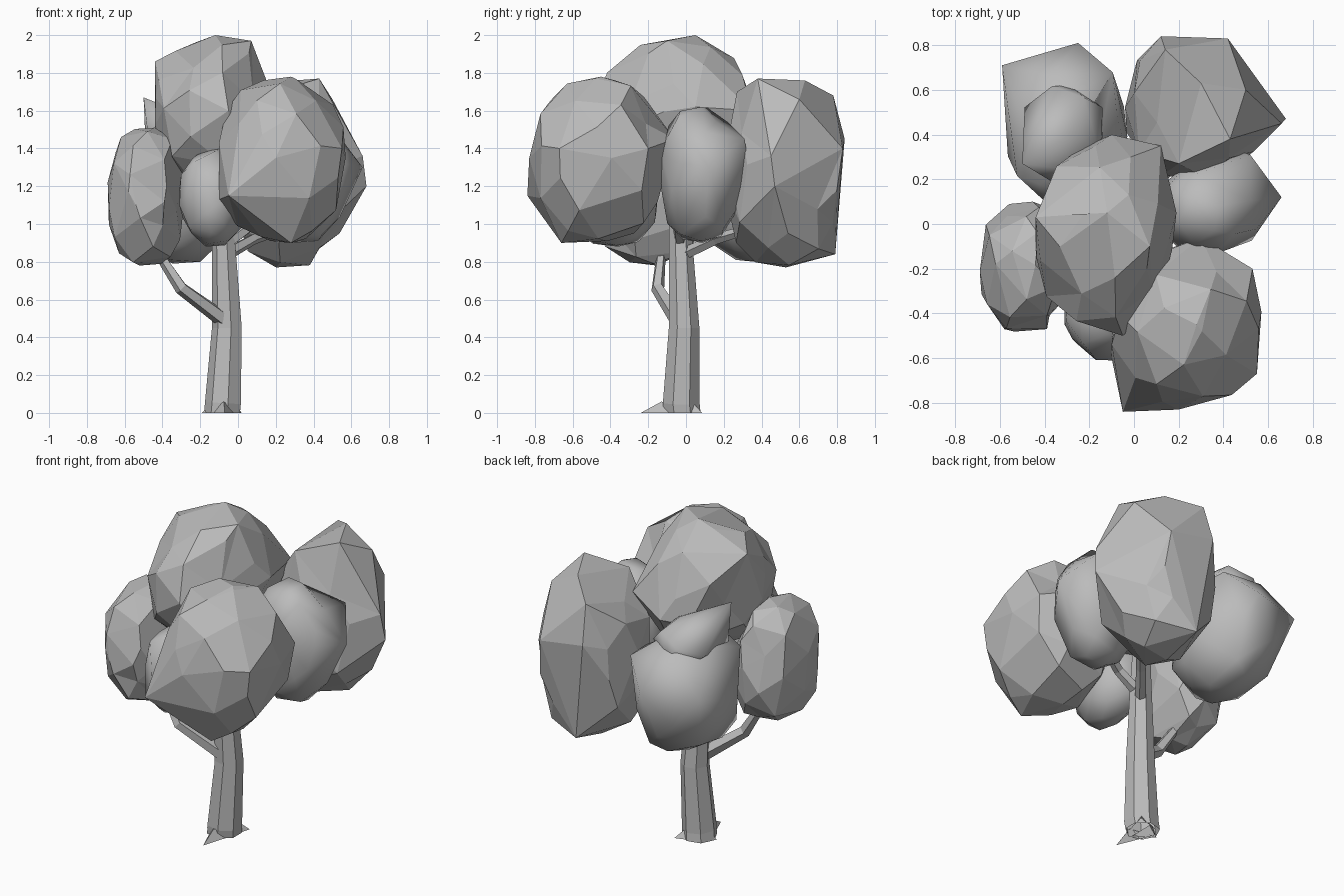
import bpy, bmesh, math, random
from mathutils import Vector

if "Cube" in bpy.data.objects:
    bpy.data.objects.remove(bpy.data.objects["Cube"])

random.seed(11)
grey = bpy.data.materials.new("light_grey")
grey.diffuse_color = (0.5, 0.5, 0.5, 1)
grey.use_nodes = True
grey.node_tree.nodes["Principled BSDF"].inputs["Base Color"].default_value = grey.diffuse_color


def finish(name, bm, smooth=False):
    bmesh.ops.recalc_face_normals(bm, faces=bm.faces)
    me = bpy.data.meshes.new(name)
    bm.to_mesh(me)
    bm.free()
    me.materials.append(grey)
    for p in me.polygons:
        p.use_smooth = smooth
    ob = bpy.data.objects.new(name, me)
    bpy.context.collection.objects.link(ob)
    return ob


def clump(name, lo, hi, corners=(), count=44, power=2.5, smooth=False):
    """Irregular faceted leaf ball filling the box lo..hi, with a few outer corners."""
    pts = []
    for i in range(count):
        z = 1 - 2 * (i + 0.5) / count
        a = i * 2.39996 + random.uniform(-0.3, 0.3)
        r = math.sqrt(1 - z * z)
        d = Vector((r * math.cos(a), r * math.sin(a), z))
        pts.append(d / sum(abs(c) ** power for c in d) ** (1 / power))
    mn = [min(p[k] for p in pts) for k in range(3)]
    mx = [max(p[k] for p in pts) for k in range(3)]
    bm = bmesh.new()
    for p in pts:
        bm.verts.new([lo[k] + (p[k] - mn[k]) / (mx[k] - mn[k]) * (hi[k] - lo[k]) for k in range(3)])
    for c in corners:
        bm.verts.new(c)
    res = bmesh.ops.convex_hull(bm, input=bm.verts)
    junk = {g for g in res["geom_interior"] + res["geom_unused"] if isinstance(g, bmesh.types.BMVert)}
    bmesh.ops.delete(bm, geom=list(junk), context='VERTS')
    # dent a few points inwards so the ball is not perfectly convex
    mid = (Vector(lo) + Vector(hi)) / 2
    size = Vector(hi) - Vector(lo)
    for v in bm.verts:
        n = v.co - mid
        if random.random() < 0.3 and max(abs(n[k]) / size[k] for k in range(3)) < 0.46:
            v.co = mid + n * random.uniform(0.84, 0.94)
    bmesh.ops.dissolve_limit(bm, angle_limit=math.radians(6), verts=bm.verts, edges=bm.edges)
    return finish(name, bm, smooth)


def limb(name, path, sides):
    """Tapered tube, open at the ends, through (x, y, z, radius) stations."""
    bm = bmesh.new()
    rings = []
    for i, (x, y, z, r) in enumerate(path):
        a, b = path[max(i - 1, 0)], path[min(i + 1, len(path) - 1)]
        t = Vector(b[:3]) - Vector(a[:3])
        if i == 0 and z == 0:
            t = Vector((0, 0, 1))
        q = Vector((0, 0, 1)).rotation_difference(t)
        rings.append([bm.verts.new(Vector((x, y, z)) + q @ Vector(
            (r * math.cos(math.tau * (k + 0.5) / sides), r * math.sin(math.tau * (k + 0.5) / sides), 0)))
            for k in range(sides)])
    for r0, r1 in zip(rings, rings[1:]):
        for k in range(sides):
            j = (k + 1) % sides
            bm.faces.new((r0[k], r0[j], r1[j], r1[k]))
    return finish(name, bm)


# trunk and branches
limb("trunk", [(-0.08, -0.02, 0, 0.1), (-0.075, -0.025, 0.05, 0.1), (-0.055, -0.01, 0.45, 0.083),
               (-0.075, -0.03, 0.95, 0.062), (-0.08, -0.03, 1.2, 0.05)], 7)
limb("left_branch", [(-0.07, -0.04, 0.49, 0.045), (-0.3, -0.15, 0.66, 0.036), (-0.43, -0.13, 0.86, 0.025)], 5)
limb("back_right_branch", [(-0.06, -0.01, 0.84, 0.035), (0.08, 0.16, 0.92, 0.03), (0.25, 0.36, 0.98, 0.025)], 5)
limb("right_branch", [(-0.06, -0.03, 0.9, 0.035), (0.08, -0.04, 1.0, 0.03), (0.3, 0.05, 1.1, 0.025)], 5)

# root spurs flaring out at the ground
for i, tip in enumerate([(-0.07, -0.24, 0), (0.02, 0.085, 0), (-0.19, -0.03, 0)]):
    c = Vector((-0.08, -0.02, 0))
    side = Vector((-(tip[1] - c.y), tip[0] - c.x, 0)).normalized() * 0.08
    bm = bmesh.new()
    ridge = bm.verts.new(c.lerp(Vector(tip), 0.5) + Vector((0, 0, 0.06)))
    a, b, d = [bm.verts.new(p) for p in (Vector(tip), c + side, c - side)]
    bm.faces.new((a, b, ridge))
    bm.faces.new((a, ridge, d))
    finish("root_%d" % (i + 1), bm)

# faceted leaf clumps
clump("top_leaves", (-0.44, -0.46, 1.2), (0.17, 0.35, 1.97),
      [(-0.44, 0.03, 1.86), (-0.12, 0.05, 2.0), (0.07, -0.1, 1.97), (-0.05, -0.5, 1.6), (0.12, 0.35, 1.6),
       (-0.1, 0.4, 1.5), (0.19, 0.05, 1.62)])
clump("front_right_leaves", (-0.1, -0.81, 0.91), (0.57, -0.12, 1.77),
      [(-0.05, -0.84, 1.15), (0.3, -0.06, 1.45), (0.28, -0.45, 1.78), (-0.1, -0.6, 1.13), (0.55, -0.67, 1.4),
       (0.28, -0.66, 0.9), (0.2, -0.83, 1.35), (0.53, -0.2, 1.4)])
clump("left_leaves", (-0.69, -0.48, 0.78), (-0.28, 0.1, 1.51), [(-0.54, -0.48, 1.1)], power=2.6)
clump("back_right_leaves", (-0.04, 0.2, 0.77), (0.57, 0.83, 1.7),
      [(0.68, 0.47, 1.2), (0.66, 0.45, 1.36), (0.12, 0.84, 1.45), (0.43, 0.38, 1.77), (0.3, 0.63, 1.76),
       (0.14, 0.78, 1.68), (0.5, 0.6, 1.66), (0.2, 0.79, 0.84), (0.42, 0.83, 1.4), (0.2, 0.27, 1.7)], power=2.5)

# smooth leaf clumps
clump("back_left_leaves", (-0.57, 0.08, 0.79), (-0.03, 0.76, 1.5),
      [(-0.59, 0.71, 1.25), (-0.25, 0.81, 1.25), (-0.07, 0.71, 1.42), (-0.54, 0.2, 1.4)], smooth=True)
clump("back_left_tuft", (-0.49, 0.18, 1.3), (-0.14, 0.62, 1.57), [(-0.5, 0.27, 1.67)], count=18, smooth=True)
clump("right_leaves", (0.1, -0.14, 0.9), (0.57, 0.28, 1.62),
      [(0.66, 0.12, 1.3), (0.52, 0.31, 1.45), (0.4, 0.35, 1.2)], smooth=True)
clump("front_leaves", (-0.31, -0.61, 0.88), (0.04, -0.15, 1.4), smooth=True)
